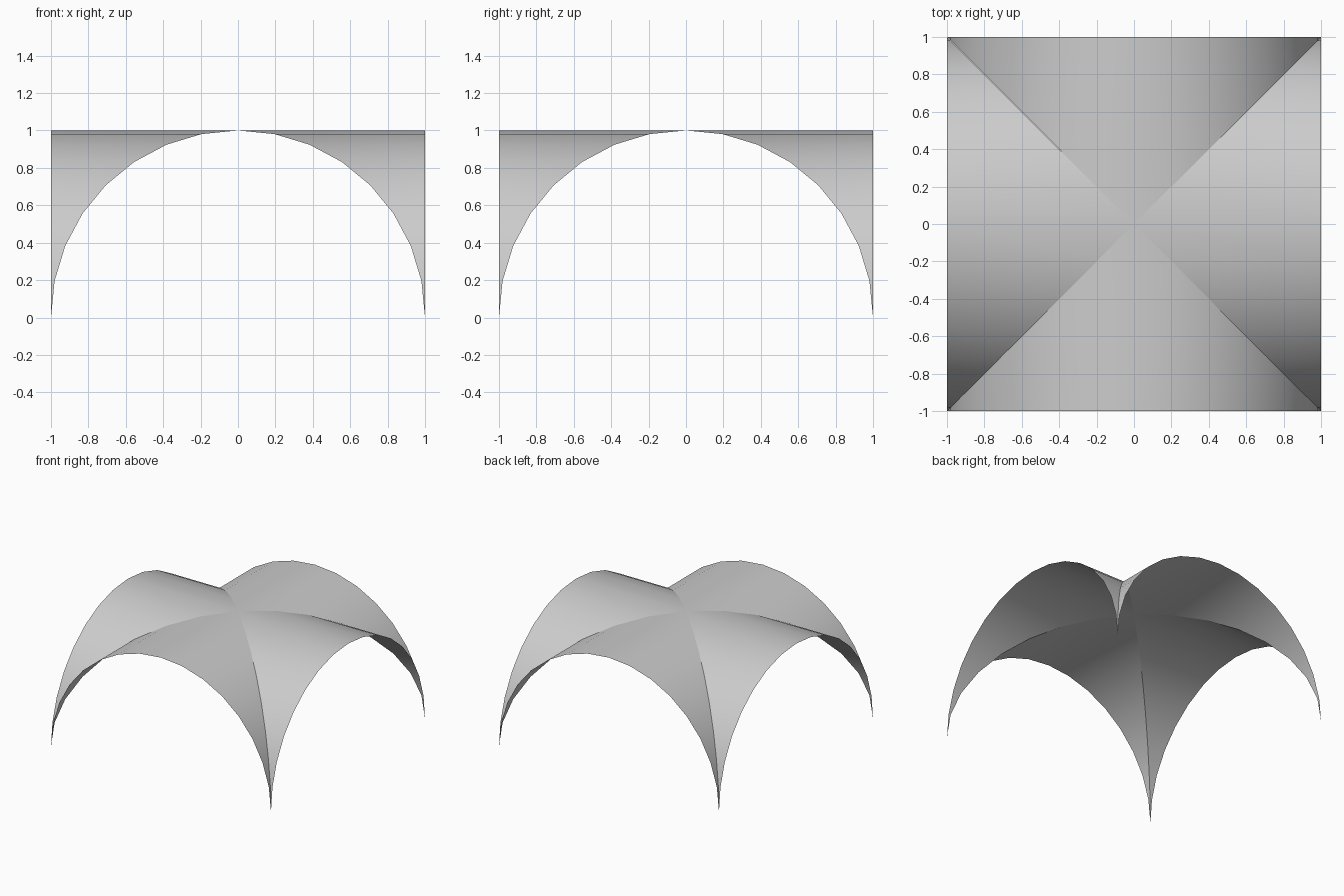
import bpy
import bmesh
from math import cos, sin, pi
from mathutils import Matrix

SEGMENTS = 16  # straight pieces along each half-round arch

cube = bpy.data.objects.get("Cube")
if cube:
    bpy.data.objects.remove(cube, do_unlink=True)

grey = bpy.data.materials.new("light grey")
grey.use_nodes = True
colour = (0.604, 0.604, 0.604, 1)
grey.diffuse_color = colour
grey.node_tree.nodes["Principled BSDF"].inputs["Base Color"].default_value = colour


def vault_web(name, angle):
    """One quarter of the cross vault: an open arch running back to the groins."""
    bm = bmesh.new()
    arch, groin = [], []
    for i in range(SEGMENTS + 1):
        a = pi * (1 - i / SEGMENTS)
        x, z = cos(a), sin(a)
        at_corner = i in (0, SEGMENTS)
        arch.append(bm.verts.new((x, -1, z)))
        groin.append(arch[-1] if at_corner else bm.verts.new((x, -abs(x), z)))
    for i in range(SEGMENTS):
        loop = [arch[i], arch[i + 1], groin[i + 1], groin[i]]
        bm.faces.new(list(dict.fromkeys(loop)))  # corners become triangles
    bmesh.ops.rotate(bm, verts=bm.verts, cent=(0, 0, 0),
                     matrix=Matrix.Rotation(angle, 3, "Z"))
    for face in bm.faces:
        face.smooth = True
    mesh = bpy.data.meshes.new(name)
    bm.to_mesh(mesh)
    bm.free()
    mesh.materials.append(grey)
    bpy.context.collection.objects.link(bpy.data.objects.new(name, mesh))


# Four webs meet in crisp diagonal groins
for k, side in enumerate(("front", "left", "back", "right")):
    vault_web(side + "_vault_web", k * pi / 2)
